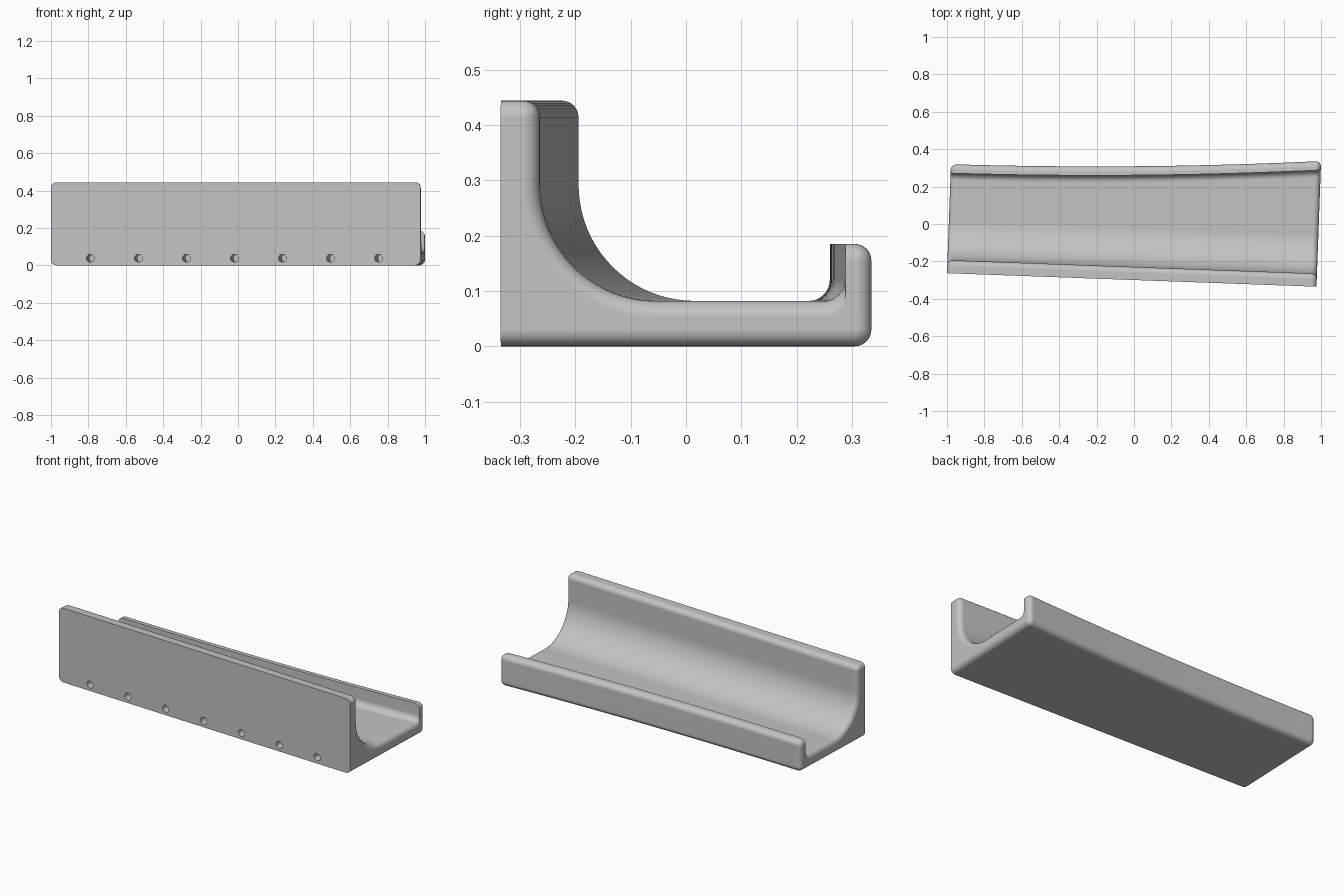
import bpy, bmesh, math
from mathutils import Matrix

if "Cube" in bpy.data.objects:
    bpy.data.objects.remove(bpy.data.objects["Cube"])

LENGTH = 1.977
EDGE = 0.03
WALL, WALL_TOP = 0.07, 0.444
FLOOR, COVE = 0.082, 0.21
LIP, LIP_TOP, LIP_COVE = 0.048, 0.185, 0.038

grey = bpy.data.materials.new("light grey")
grey.use_nodes = True
colour = (0.55, 0.55, 0.55, 1)
grey.diffuse_color = colour
grey.node_tree.nodes["Principled BSDF"].inputs["Base Color"].default_value = colour


def arc(cx, cz, radius, start, end, steps):
    angles = [math.radians(start + (end - start) * i / steps) for i in range(steps + 1)]
    return [(cx + radius * math.cos(a), cz + radius * math.sin(a)) for a in angles]


def depth(s):
    """Depth of the shelf, which flares gently towards one end."""
    t = s / LENGTH
    return 0.583 + 0.012 * t + 0.077 * t * t


def profile(d, e):
    """Cross-section of depth d, shrunk by e where the ends are rounded."""
    r = max(EDGE - e, 0.0008)
    points = [(0, e), (0, WALL_TOP - e)]
    points += arc(WALL - e - r, WALL_TOP - e - r, r, 90, 0, 6)
    points += arc(WALL + COVE, FLOOR + COVE, COVE + e, 180, 270, 20)
    points += arc(d - LIP - LIP_COVE, FLOOR - e + LIP_COVE, LIP_COVE, 270, 360, 8)
    points += [(d - LIP, LIP_TOP - e)]
    points += arc(d - e - r, LIP_TOP - e - r, r, 90, 0, 6)
    points += arc(d - e - r, e + r, r, 0, -90, 6)
    return points


# Stations along the length, with rounded ends
rounding = []
for i in range(8):
    a = math.radians(90 * i / 7)
    rounding.append((EDGE * (1 - math.cos(a)), EDGE * (1 - math.sin(a))))
middle = [(EDGE + (LENGTH - 2 * EDGE) * i / 28, 0) for i in range(1, 28)]
stations = rounding + middle + [(LENGTH - s, e) for s, e in reversed(rounding)]

# Shelf body lofted through the stations
bm = bmesh.new()
rings = [[bm.verts.new((s, v, z)) for v, z in profile(depth(s), e)] for s, e in stations]
count = len(rings[0])
for a, b in zip(rings, rings[1:]):
    for i in range(count):
        j = (i + 1) % count
        bm.faces.new((a[i], a[j], b[j], b[i]))
bm.faces.new(rings[0])
bm.faces.new(rings[-1])
bmesh.ops.recalc_face_normals(bm, faces=bm.faces)
mesh = bpy.data.meshes.new("shelf")
bm.to_mesh(mesh)
bm.free()
mesh.materials.append(grey)
shelf = bpy.data.objects.new("shelf", mesh)
bpy.context.collection.objects.link(shelf)

# Row of mounting holes drilled into the front face
bm = bmesh.new()
for i in range(7):
    place = Matrix.Translation((0.211 + 0.257 * i, 0.2, 0.038)) @ Matrix.Rotation(math.pi / 2, 4, "X")
    bmesh.ops.create_cone(bm, cap_ends=True, segments=24, radius1=0.021, radius2=0.021,
                          depth=0.5, matrix=place)
cut_mesh = bpy.data.meshes.new("hole_cutter")
bm.to_mesh(cut_mesh)
bm.free()
cut_mesh.materials.append(grey)
cutter = bpy.data.objects.new("hole_cutter", cut_mesh)
cutter.hide_render = True
bpy.context.collection.objects.link(cutter)

drill = shelf.modifiers.new("holes", "BOOLEAN")
drill.operation = "DIFFERENCE"
drill.solver = "EXACT"
drill.object = cutter
bpy.ops.object.select_all(action="DESELECT")
bpy.context.view_layer.objects.active = shelf
shelf.select_set(True)
bpy.ops.object.modifier_apply(modifier=drill.name)
bpy.data.objects.remove(cutter)

# Smooth shading, then the slight turn of the whole shelf
bpy.ops.object.shade_smooth_by_angle(angle=math.radians(30))
shelf.modifiers.new("even_shading", "WEIGHTED_NORMAL").keep_sharp = True
shelf.location = (-1, -0.263, 0)
shelf.rotation_euler.z = -0.0365
